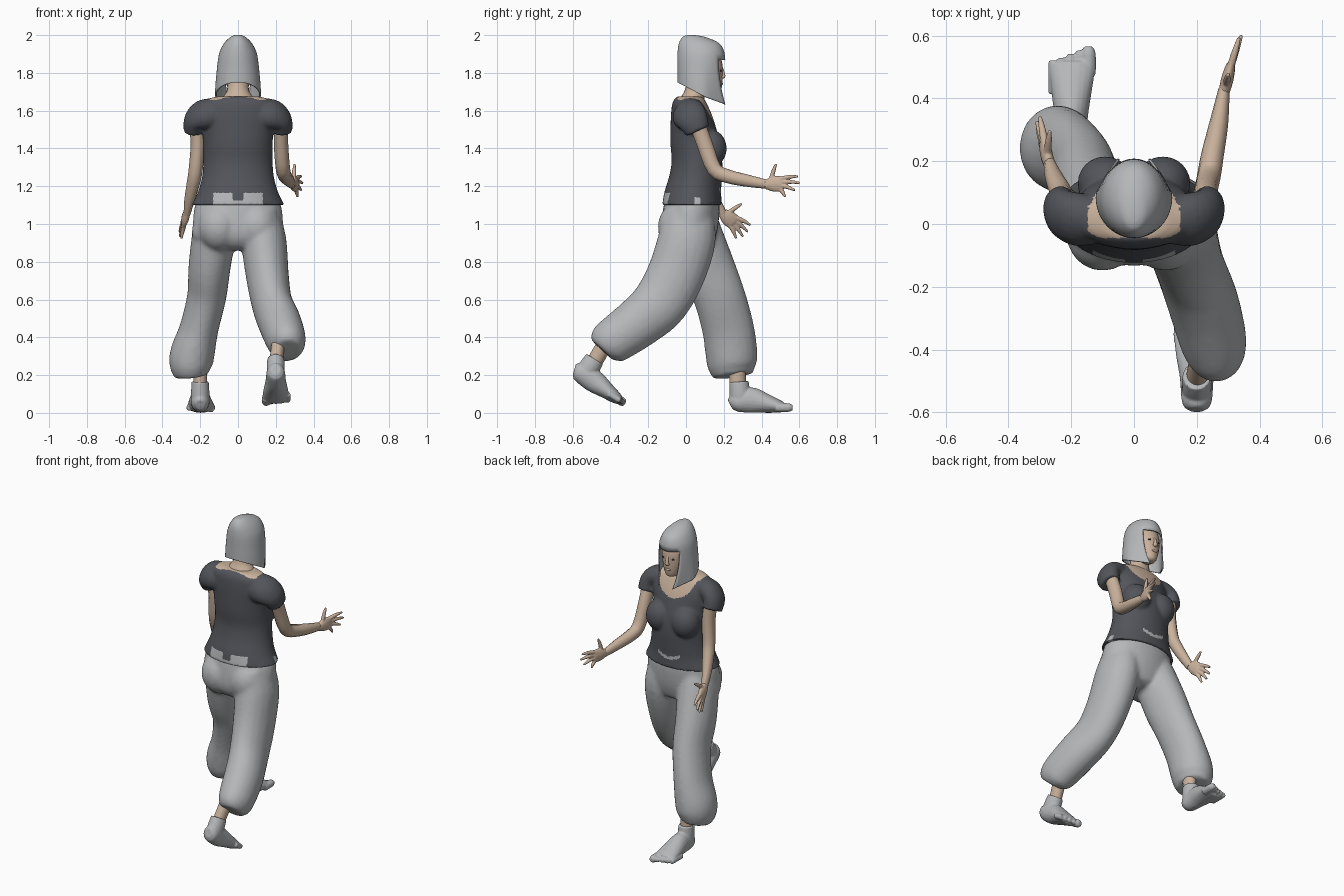
import bpy, bmesh, math
from mathutils import Vector

if "Cube" in bpy.data.objects:
    bpy.data.objects.remove(bpy.data.objects["Cube"], do_unlink=True)


def material(name, rgb):
    m = bpy.data.materials.new(name)
    m.use_nodes = True
    m.diffuse_color = (*rgb, 1)
    bsdf = next(n for n in m.node_tree.nodes if n.type == 'BSDF_PRINCIPLED')
    bsdf.inputs["Base Color"].default_value = (*rgb, 1)
    bsdf.inputs["Roughness"].default_value = 0.8
    return m


GREY = material("light grey", (0.46, 0.47, 0.48))
DARK = material("dark grey", (0.085, 0.09, 0.103))
SKIN = material("skin", (0.59, 0.445, 0.335))
BROWN = material("dark brown", (0.06, 0.04, 0.03))


def spline(rings, steps):
    """Catmull-Rom interpolation of the ring values."""
    out, last = [], len(rings) - 1
    for i in range(last):
        p = [rings[max(0, min(last, i + k))] for k in (-1, 0, 1, 2)]
        for s in range(steps):
            t = s / steps
            out.append([0.5 * (2 * b + (c - a) * t + (2 * a - 5 * b + 4 * c - d) * t * t
                               + (3 * b - a - 3 * c + d) * t ** 3) for a, b, c, d in zip(*p)])
    return out + [list(rings[-1])]


def loft(name, rings, mat, n=20, steps=4, flat=False, drop=None, shape=None, open_end=False):
    """Skin elliptical rings (x, y, z, side radius, other radius) into one part."""
    rows = spline(rings, steps)
    pts = [Vector(r[:3]) for r in rows]
    bm = bmesh.new()
    loops = []
    for i, r in enumerate(rows):
        u, v = Vector((1, 0, 0)), Vector((0, 1, 0))
        if not flat:
            t = (pts[min(i + 1, len(pts) - 1)] - pts[max(i - 1, 0)]).normalized()
            u = (u - t * t.x).normalized()
            v = t.cross(u)
        loops.append([bm.verts.new(pts[i] + u * (r[3] * math.cos(a)) + v * (r[4] * math.sin(a)))
                      for a in (2 * math.pi * k / n for k in range(n))])
    for a, b in zip(loops, loops[1:]):
        for k in range(n):
            bm.faces.new((a[k], a[(k + 1) % n], b[(k + 1) % n], b[k]))
    bm.faces.new(loops[0])
    if not open_end:
        bm.faces.new(loops[-1])
    bmesh.ops.recalc_face_normals(bm, faces=bm.faces)
    if drop:
        gone = [f for f in bm.faces if drop(f.calc_center_median())]
        bmesh.ops.delete(bm, geom=gone, context='FACES')
    if shape:
        for v in bm.verts:
            v.co = shape(v.co.copy())
    return finish(name, bm, mat)


def select(obs):
    bpy.ops.object.select_all(action='DESELECT')
    for ob in obs:
        ob.select_set(True)
    bpy.context.view_layer.objects.active = obs[0]


def finish(name, bm, mat):
    me = bpy.data.meshes.new(name)
    bm.to_mesh(me)
    bm.free()
    me.materials.append(mat)
    ob = bpy.data.objects.new(name, me)
    bpy.context.collection.objects.link(ob)
    select([ob])
    bpy.ops.object.shade_smooth_by_angle(angle=math.radians(50))
    return ob


def fuse(name, parts, voxel, rounds):
    """Melt overlapping parts into one soft skin."""
    select(parts)
    bpy.ops.object.join()
    ob = bpy.context.view_layer.objects.active
    ob.name = name
    remesh = ob.modifiers.new("fuse", 'REMESH')
    remesh.mode = 'VOXEL'
    remesh.voxel_size = voxel
    soft = ob.modifiers.new("soften", 'SMOOTH')
    soft.factor = .5
    soft.iterations = rounds
    for mod in ("fuse", "soften"):
        bpy.ops.object.modifier_apply(modifier=mod)
    bpy.ops.object.shade_smooth_by_angle(angle=math.radians(50))
    return ob


def ball(name, at, size, mat):
    bm = bmesh.new()
    bmesh.ops.create_uvsphere(bm, u_segments=20, v_segments=12, radius=1)
    for v in bm.verts:
        v.co = Vector(at) + Vector([c * s for c, s in zip(v.co, size)])
    return finish(name, bm, mat)


def column(rows):
    """Upright rings from (z, y, half width, half depth)."""
    return [(0, y, z, rx, ry) for z, y, rx, ry in rows]


# Trousers: hips, seat and two baggy legs
hips = loft("hips", column([(1.18, .035, .185, .132), (1.1, .03, .228, .148), (1.0, .02, .24, .152),
                            (.93, .015, .24, .142), (.88, .02, .18, .115), (.86, .02, .1, .07)]),
            GREY, n=32, flat=True)
seat = [ball("seat", (s * .1, -.035, .985), (.115, .115, .13), GREY) for s in (1, -1)]
forward = loft("forward_leg", [(-.115, .03, 1.07, .09, .12), (-.122, .045, .98, .115, .135),
                               (-.15, .11, .78, .112, .145), (-.165, .175, .62, .104, .138),
                               (-.205, .222, .45, .103, .138), (-.24, .24, .32, .118, .138),
                               (-.25, .243, .25, .113, .13), (-.245, .25, .195, .09, .105)], GREY)
rear = loft("rear_leg", [(.11, .01, 1.07, .1, .13), (.135, .005, .92, .12, .153), (.155, -.055, .73, .114, .153),
                         (.18, -.14, .58, .108, .148), (.22, -.25, .48, .113, .136), (.25, -.36, .4, .108, .125),
                         (.262, -.415, .36, .094, .114), (.265, -.443, .332, .066, .082)], GREY)
fuse("trousers", [hips, forward, rear] + seat, .011, 10)

# Bare ankles
loft("forward_ankle", [(-.2, .27, .25, .038, .045), (-.2, .275, .13, .036, .043)], SKIN)
loft("rear_ankle", [(.215, -.42, .38, .036, .042), (.2, -.49, .26, .035, .042)], SKIN)


def toes(x, y, z, side, dy, dz):
    parts = []
    for k in range(5):
        r = .024 if k == 0 else .0165
        length, back = 1 - .2 * k, -.25 * k
        tx = x + side * (.05 - .028 * k)
        a, b, c = [Vector((tx, y + dy * s, z + dz * s)) for s in (back - .5, length * .6, length)]
        parts.append(loft("toe", [(*a, r, r), (*b, r, r), (*c, r * .6, r * .6)], GREY, n=10, steps=3))
    return parts


# Covered feet with short cuffs
fuse("forward_foot", [
    loft("cuff", [(-.2, .28, .165, .045, .052), (-.2, .285, .1, .049, .055), (-.2, .29, .04, .046, .055)], GREY),
    loft("sole", [(-.2, .235, .042, .025, .03), (-.2, .265, .055, .047, .052), (-.2, .34, .068, .053, .068),
                  (-.199, .42, .051, .064, .052), (-.197, .485, .036, .071, .036),
                  (-.197, .515, .03, .065, .026)], GREY)] + toes(-.195, .505, .028, 1, .06, 0), .005, 3)
fuse("rear_foot", [
    loft("cuff", [(.2, -.483, .285, .045, .052), (.2, -.512, .24, .048, .056), (.2, -.54, .2, .045, .05)], GREY),
    loft("sole", [(.2, -.592, .228, .025, .03), (.2, -.567, .218, .047, .05), (.2, -.49, .17, .054, .06),
                  (.2, -.42, .118, .066, .044), (.2, -.37, .08, .071, .032),
                  (.2, -.35, .066, .063, .023)], GREY)] + toes(.2, -.356, .07, -1, .034, -.02), .005, 3)

# Shirt: body, bust and short sleeves
shirt_parts = [loft("body", column([(1.1, .032, .246, .158), (1.17, .036, .212, .15), (1.25, .05, .19, .14),
                                    (1.33, .058, .183, .134), (1.42, .05, .183, .132), (1.5, .04, .19, .122),
                                    (1.57, .03, .207, .11), (1.63, .02, .2, .094), (1.66, .018, .165, .08),
                                    (1.675, .018, .11, .065)]), DARK, n=48, flat=True)]
for s in (1, -1):
    shirt_parts += [
        ball("bust", (s * .092, .13, 1.4), (.088, .086, .1), DARK),
        loft("sleeve", [(s * .1, .01, 1.585, .07, .085), (s * .18, .015, 1.58, .073, .092),
                        (s * .228, .035, 1.55, .058, .083), (s * .234, .062, 1.492, .054, .066)], DARK)]
shirt = fuse("shirt", shirt_parts, .008, 6)


# Scooped neckline, trousers showing at the hem and a bare crease over the belly
def shirt_colour(c):
    x, y, z = c
    if z > 1.657 and y > -.045 and abs(x) < .145 or y > .03 and (x / .135) ** 2 + ((z - 1.68) / .14) ** 2 < 1:
        return 1
    if y < 0 and abs(x) < .13 and z < (1.165 if abs(x) > .03 else 1.125):
        return 2
    if y > .1 and abs(x) < .08 and abs(z - 1.165 - 4 * x * x) < .01:
        return 2
    if x > .1 and abs(y - .06) < .018 and z < 1.14:
        return 2
    return 0


shirt.data.materials.append(SKIN)
shirt.data.materials.append(GREY)
for f in shirt.data.polygons:
    f.material_index = shirt_colour(f.center)

# Arms
loft("forward_arm", [(.228, .06, 1.53, .038, .044), (.228, .1, 1.42, .038, .044), (.238, .15, 1.29, .038, .041),
                     (.25, .22, 1.253, .036, .038), (.27, .32, 1.23, .03, .034),
                     (.287, .43, 1.21, .018, .025)], SKIN, n=10, steps=3)
loft("lowered_arm", [(-.222, .06, 1.53, .038, .044), (-.213, .07, 1.42, .038, .043), (-.225, .085, 1.28, .037, .039),
                     (-.24, .115, 1.2, .034, .036), (-.258, .155, 1.12, .027, .031),
                     (-.27, .195, 1.05, .018, .025)], SKIN, n=10, steps=3)


def hand(name, wrist, knuckle, tips):
    """Flat palm with a thumb first in the list and four spread fingers."""
    w, k = Vector(wrist), Vector(knuckle)
    across = Vector((1, 0, 0)).cross(k - w).normalized()
    parts = [loft("palm", [(*w, .018, .025), (*w.lerp(k, .5), .02, .041), (*k, .015, .041),
                           (*(k + (k - w) * .1), .008, .03)], SKIN, n=12, steps=3)]
    for i, tip in enumerate(tips):
        t = Vector(tip)
        a = w.lerp(k, .35) + across * .022 if i == 0 else k + across * (.042 - .0165 * i) - (k - w) * .1
        mid = a.lerp(t, .55) + across * .004
        parts.append(loft("finger", [(*a, .013, .013), (*mid, .011, .011), (*t, .006, .006)], SKIN, n=8, steps=3))
    fuse(name, parts, .004, 2)


hand("forward_hand", (.287, .42, 1.21), (.308, .505, 1.213),
     [(.3, .477, 1.318), (.335, .594, 1.252), (.342, .602, 1.217), (.335, .577, 1.178), (.315, .525, 1.143)])
hand("lowered_hand", (-.27, .19, 1.06), (-.287, .252, 1.01),
     [(-.268, .297, 1.108), (-.3, .342, .993), (-.31, .327, .958), (-.308, .302, .933), (-.3, .265, .923)])

# Neck, head and face
loft("neck", [(0, .03, 1.62, .1, .07), (0, .035, 1.67, .08, .062), (0, .05, 1.71, .058, .056),
              (0, .07, 1.79, .056, .056)], SKIN, flat=True)
loft("head", column([(1.688, .14, .022, .03), (1.7, .135, .04, .048), (1.735, .115, .06, .076),
                     (1.79, .1, .078, .094), (1.85, .092, .084, .1), (1.91, .085, .068, .085),
                     (1.93, .08, .035, .045)]), SKIN, n=24, flat=True)
loft("nose", [(0, .188, 1.835, .008, .006), (0, .197, 1.795, .011, .01), (0, .195, 1.778, .015, .013),
              (0, .19, 1.77, .008, .008)], SKIN, n=10, flat=True)
ball("mouth", (0, .19, 1.742), (.02, .006, .007), SKIN)
for s, side in ((1, "left"), (-1, "right")):
    ball(f"{side}_eye", (s * .032, .183, 1.812), (.013, .006, .005), BROWN)


# Bobbed hair, longer at the front, its front locks curling in around the face
def slant(co):
    f = max(0, min(1, (1.9 - co.z) / .15))
    w = f * f * max(0, min(1, (co.y - .1) / .07))
    co.z -= .53 * (co.y + .045) * f
    co.x *= 1 - .4 * w
    co.y += .032 * w
    return co


def face_opening(c):
    angle = math.atan2((c.y - .083) / .127, c.x / .115)
    return c.z < 1.88 and math.radians(45) < angle < math.radians(135)


hair = loft("hair", column([(2.0, .025, .015, .018), (1.99, .042, .04, .06), (1.955, .07, .075, .108),
                            (1.9, .08, .101, .125), (1.83, .082, .114, .127), (1.78, .083, .12, .128),
                            (1.75, .085, .122, .13)]),
            GREY, n=48, flat=True, drop=face_opening, shape=slant, open_end=True)
shell = hair.modifiers.new("thickness", 'SOLIDIFY')
shell.thickness = .008
shell.offset = -1
